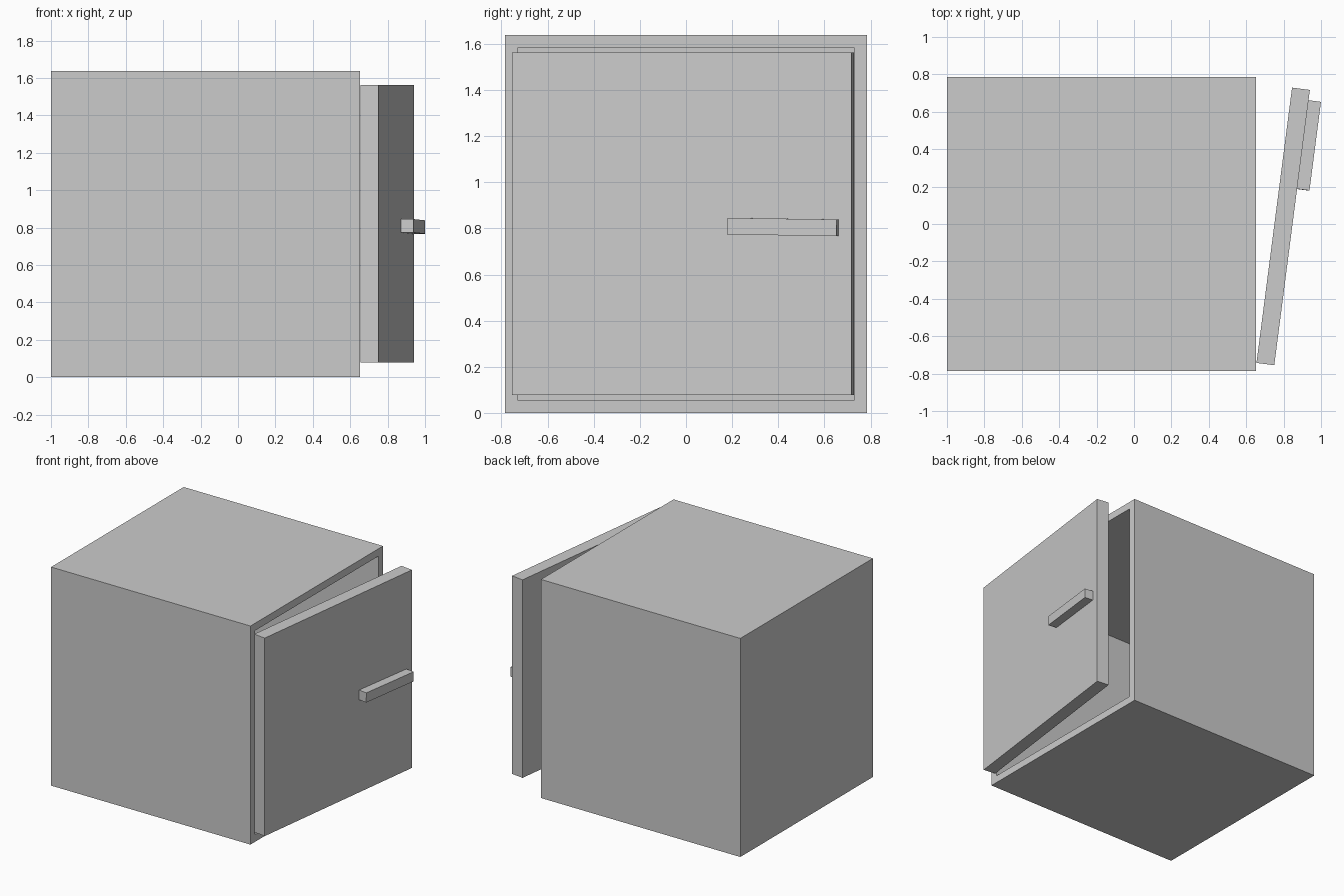
import bpy, bmesh, math
from mathutils import Matrix, Vector

if "Cube" in bpy.data.objects:
    bpy.data.objects.remove(bpy.data.objects["Cube"])

ANGLE = math.atan2(0.19, 1.47)  # how far the door stands open


def add_box(bm, lo, hi):
    lo, hi = Vector(lo), Vector(hi)
    m = Matrix.Translation((lo + hi) / 2) @ Matrix.Diagonal((*(hi - lo), 1))
    bmesh.ops.create_cube(bm, size=1, matrix=m)


def finish(bm, name, matrix=None):
    bmesh.ops.recalc_face_normals(bm, faces=bm.faces)
    me = bpy.data.meshes.new(name)
    bm.to_mesh(me)
    bm.free()
    ob = bpy.data.objects.new(name, me)
    bpy.context.collection.objects.link(ob)
    if matrix:
        ob.matrix_world = matrix
    return ob


# Hollow cabinet: the +x face is inset and pushed inwards
WALL = 0.078
bm = bmesh.new()
add_box(bm, (-1, -0.785, 0), (0.653, 0.785, 1.638))
bm.normal_update()
front = max(bm.faces, key=lambda f: f.calc_center_median().x)
bmesh.ops.inset_region(bm, faces=[front], thickness=WALL)
ext = bmesh.ops.extrude_discrete_faces(bm, faces=[front])
bmesh.ops.translate(bm, verts=ext["faces"][0].verts, vec=(-1.653 + WALL, 0, 0))
finish(bm, "cabinet_body")

# Door, swung open around its outer hinge corner (local x = outwards)
hinge = Matrix.Translation((0.75, -0.755, 0)) @ Matrix.Rotation(-ANGLE, 4, 'Z')
bm = bmesh.new()
add_box(bm, (-0.096, 0, 0.078), (0, 1.484, 1.562))
finish(bm, "door", hinge)

# Bar handle, very slightly tilted on the door
bm = bmesh.new()
add_box(bm, (-0.002, -0.239, -0.036), (0.067, 0.239, 0.036))
finish(bm, "door_handle", hinge @ Matrix.Translation((0, 1.189, 0.806))
       @ Matrix.Rotation(math.radians(-0.8), 4, 'X'))
